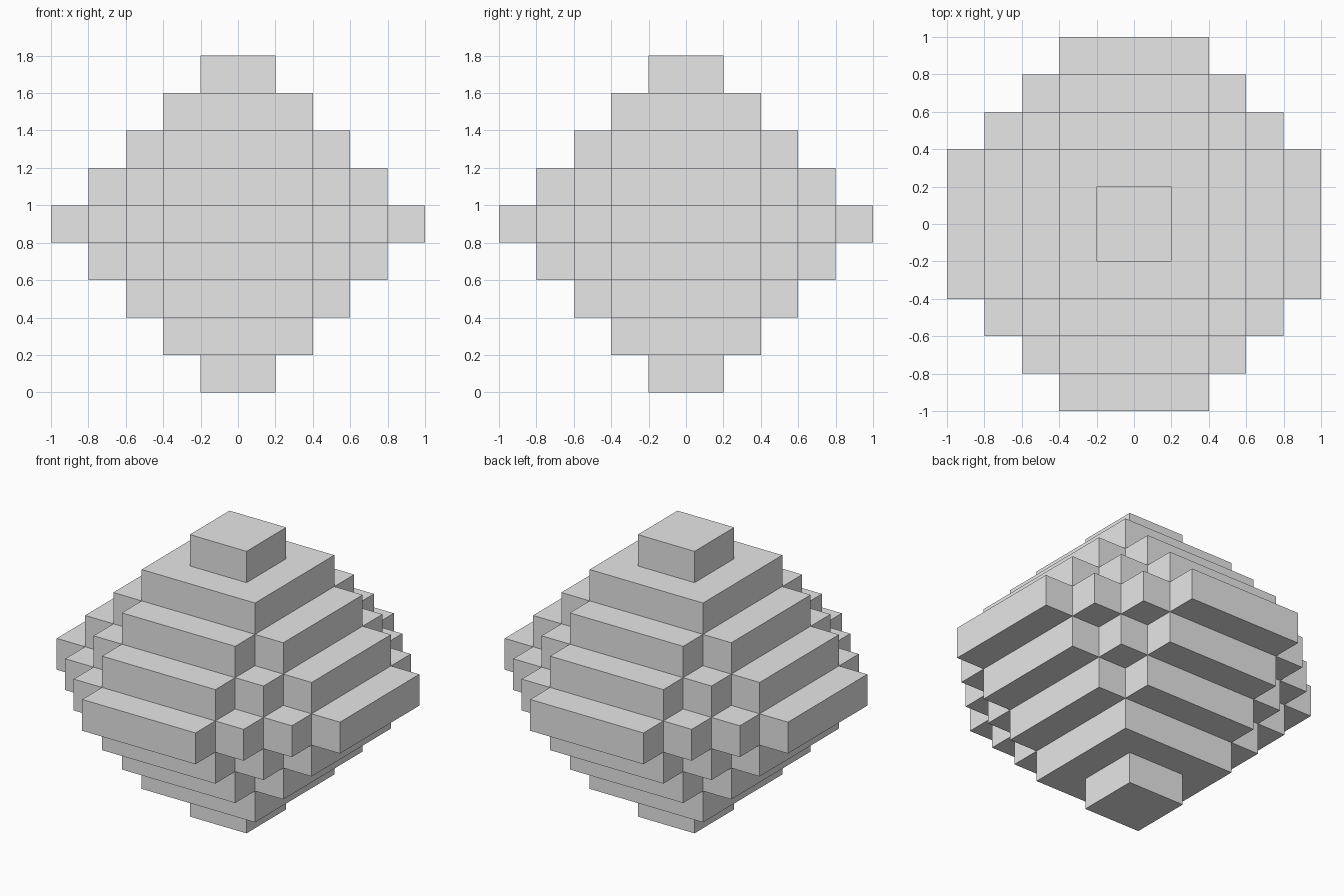
import bpy
import bmesh

STEP = 0.2      # block size
WIDEST = 5      # half-width of the middle tier, in blocks

default = bpy.data.objects.get("Cube")
if default:
    bpy.data.objects.remove(default, do_unlink=True)

# Plain light grey
grey = bpy.data.materials.new("light_grey")
grey.use_nodes = True
grey.diffuse_color = (0.8, 0.8, 0.8, 1)
grey.node_tree.nodes["Principled BSDF"].inputs["Base Color"].default_value = (0.8, 0.8, 0.8, 1)


def stepped_outline(reach):
    """Staircase corner of one quadrant, turned four times into a closed loop."""
    flat = min(reach, 2)
    corner = [(reach, flat)]
    while corner[-1][0] > flat:
        x, y = corner[-1]
        corner += [(x - 1, y), (x - 1, y + 1)]
    loop = []
    for _ in range(4):
        loop += corner
        corner = [(-y, x) for x, y in corner]
    return loop


def make_tier(name, reach, level):
    """One block-high slab with a stepped outline."""
    bm = bmesh.new()
    z = level * STEP
    base = bm.faces.new([bm.verts.new((x * STEP, y * STEP, z)) for x, y in stepped_outline(reach)])
    top = bmesh.ops.extrude_face_region(bm, geom=[base], use_keep_orig=True)
    verts = [v for v in top["geom"] if isinstance(v, bmesh.types.BMVert)]
    bmesh.ops.translate(bm, verts=verts, vec=(0, 0, STEP))
    bmesh.ops.recalc_face_normals(bm, faces=bm.faces)
    mesh = bpy.data.meshes.new(name)
    bm.to_mesh(mesh)
    bm.free()
    mesh.materials.append(grey)
    bpy.context.collection.objects.link(bpy.data.objects.new(name, mesh))


# Tiers grow to the middle, then shrink again
make_tier("middle_tier", WIDEST, WIDEST - 1)
for reach in range(1, WIDEST):
    make_tier(f"lower_tier_{reach}", reach, reach - 1)
    make_tier(f"upper_tier_{reach}", reach, 2 * WIDEST - 1 - reach)
